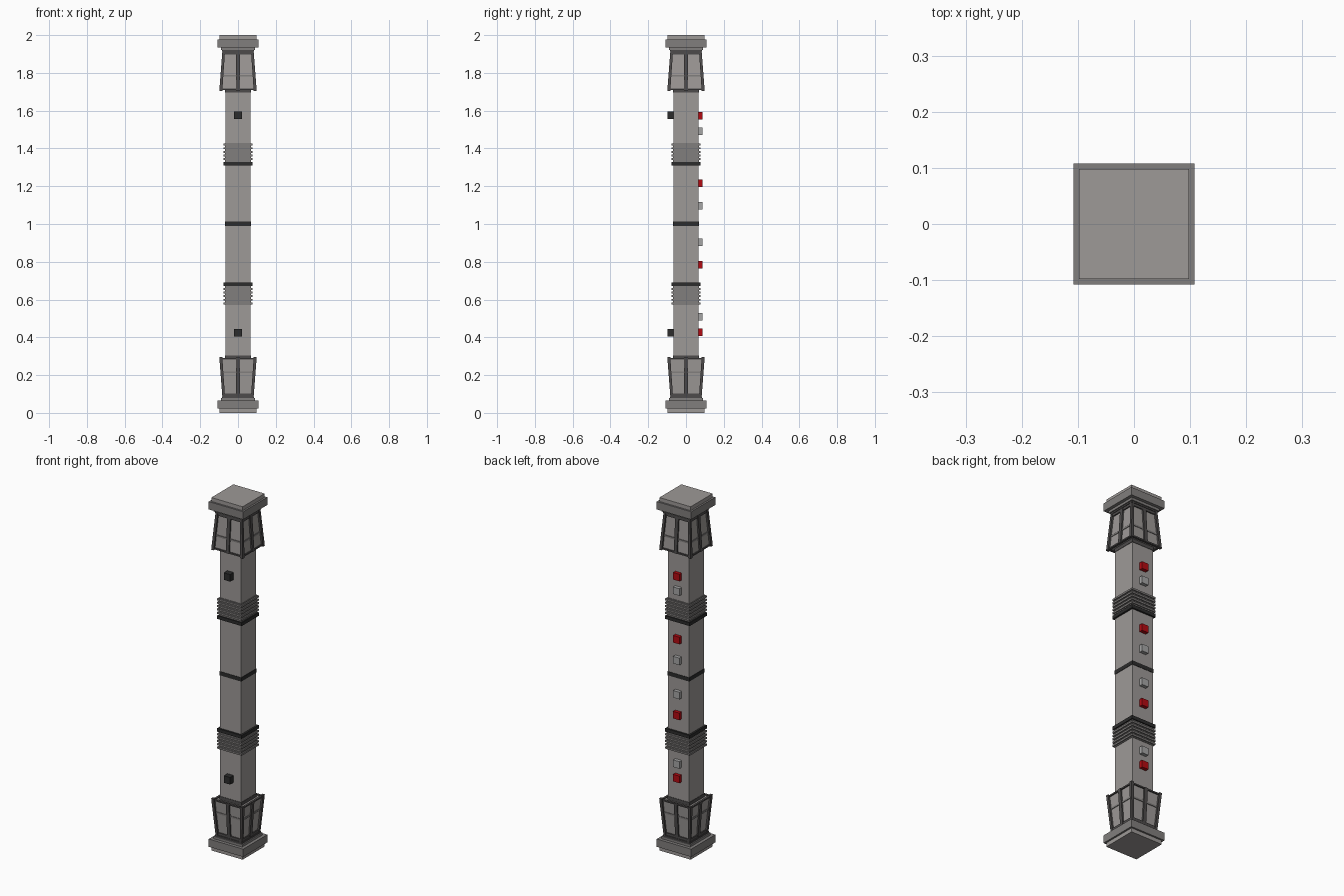
import bpy
import bmesh
import math
from mathutils import Matrix, Vector

if "Cube" in bpy.data.objects:
    bpy.data.objects.remove(bpy.data.objects["Cube"], do_unlink=True)


def material(name, r, g, b):
    m = bpy.data.materials.new(name)
    m.use_nodes = True
    m.diffuse_color = (r, g, b, 1)
    bsdf = next(n for n in m.node_tree.nodes if n.type == "BSDF_PRINCIPLED")
    bsdf.inputs["Base Color"].default_value = (r, g, b, 1)
    return m


warm_grey = material("warm grey", 0.34, 0.32, 0.31)
mid_grey = material("mid grey", 0.22, 0.21, 0.205)
dark_grey = material("dark grey", 0.075, 0.07, 0.07)
black = material("black", 0.025, 0.025, 0.025)
red = material("red", 0.45, 0.003, 0.006)
silver = material("silver", 0.38, 0.38, 0.38)


def prism(bm, low, high, turn=0, flip=False):
    """Four-sided block between two rectangles (x, y, z, half x, half y)."""
    rings = []
    for x, y, z, hx, hy in (low, high):
        ring = []
        for sx, sy in ((-1, -1), (1, -1), (1, 1), (-1, 1)):
            p = Matrix.Rotation(turn, 3, "Z") @ Vector((x + sx * hx, y + sy * hy, z))
            if flip:
                p.z = 2 - p.z
            ring.append(bm.verts.new(p))
        rings.append(ring)
    a, b = rings
    bm.faces.new(a)
    bm.faces.new(b)
    for i in range(4):
        j = (i + 1) % 4
        bm.faces.new((a[i], a[j], b[j], b[i]))


def part(name, mat, blocks, sides=1, mirrored=True):
    """One object from blocks, repeated round the shaft and at both ends."""
    bm = bmesh.new()
    for low, high in blocks:
        for k in range(sides):
            for flip in ((False, True) if mirrored else (False,)):
                prism(bm, low, high, k * math.pi / 2, flip)
    bmesh.ops.recalc_face_normals(bm, faces=bm.faces)
    mesh = bpy.data.meshes.new(name)
    bm.to_mesh(mesh)
    bm.free()
    mesh.materials.append(mat)
    obj = bpy.data.objects.new(name, mesh)
    bpy.context.collection.objects.link(obj)


def slab(h, z0, z1, h1=None):
    h1 = h1 or h
    return (0, 0, z0, h, h), (0, 0, z1, h1, h1)


def button(y, z, depth):
    h = 0.02
    return (0, y, z - h, h, depth), (0, y, z + h, h, depth)


# Shaft
part("shaft", warm_grey, [slab(0.067, 0.29, 1.71)], mirrored=False)

# End caps and collars
part("end_caps", warm_grey, [slab(0.098, 0, 0.03)])
part("collars", mid_grey, [slab(0.108, 0.022, 0.066)])
part("collar_necks", mid_grey, [slab(0.09, 0.066, 0.08)])
part("neck_seams", dark_grey, [slab(0.084, 0.08, 0.088)])

# Flared cages: core panels, posts and rails
Z0, Z1 = 0.088, 0.292


def reach(z):
    return 0.082 + 0.016 * (z - Z0) / (Z1 - Z0)


part("cage_panels", warm_grey, [slab(0.073, Z0, Z1 - 0.006, 0.088)])
part("cage_corner_posts", dark_grey,
     [((0.076, 0.076, Z0, 0.007, 0.007), (0.091, 0.091, Z1 + 0.003, 0.008, 0.008))], sides=4)
part("cage_centre_posts", dark_grey,
     [((0, -0.076, Z0, 0.01, 0.006), (0, -0.09, Z1, 0.01, 0.006))], sides=4)


def rail(z, h, inset):
    r = reach(z) - inset
    return (0, -r + 0.006, z - h, r, 0.006), (0, -r + 0.006, z + h, r, 0.006)


part("cage_rails", dark_grey, [rail(0.095, 0.007, 0.002), rail(Z1 - 0.005, 0.004, 0.003)], sides=4)
part("cage_cross_bars", mid_grey, [rail(0.215, 0.005, 0.006)], sides=4)
part("shaft_seams", dark_grey, [slab(0.069, 0.285, 0.305)])

# Ribbed grips and dark rings
part("grip_ribs", mid_grey, [slab(0.077, 0.575 + i * 0.019, 0.585 + i * 0.019) for i in range(5)])
part("grip_cores", mid_grey, [slab(0.07, 0.57, 0.672)])
part("grip_rings", black, [slab(0.077, 0.671, 0.69)])
part("middle_ring", black, [slab(0.069, 0.99, 1.012)], mirrored=False)

# Buttons on the back, knobs on the front
part("red_buttons", red, [button(0.075, z, 0.012) for z in (0.428, 0.785)])
part("silver_buttons", silver, [button(0.075, z, 0.012) for z in (0.51, 0.903)])
part("front_knobs", black, [button(-0.082, 0.425, 0.017)])
